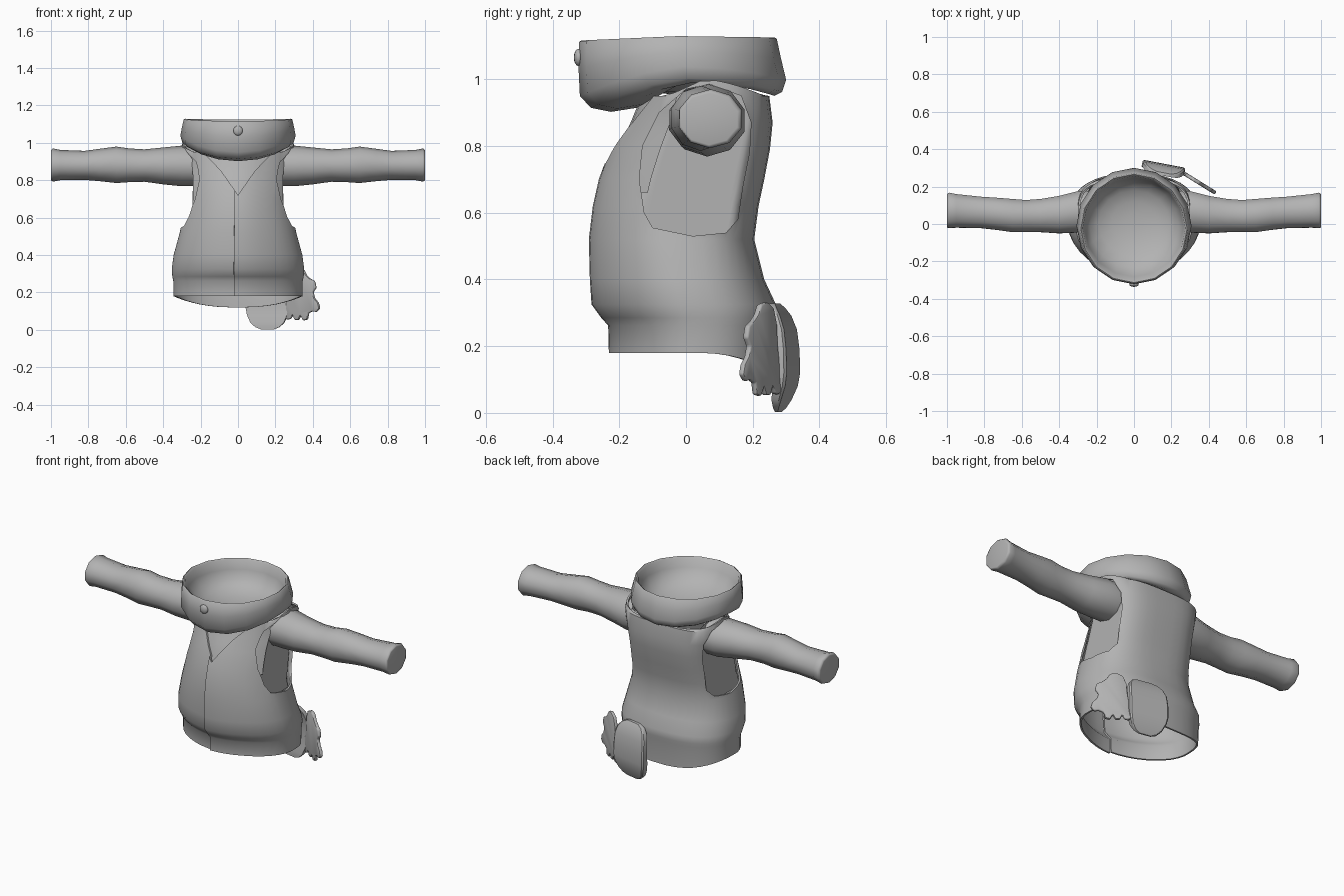
import bpy, bmesh, math
from math import sin, cos, pi

if "Cube" in bpy.data.objects:
    bpy.data.objects.remove(bpy.data.objects["Cube"])

GREY = bpy.data.materials.new("cloth_grey")
GREY.diffuse_color = (0.45, 0.45, 0.45, 1)
GREY.use_nodes = True
GREY.node_tree.nodes["Principled BSDF"].inputs["Base Color"].default_value = GREY.diffuse_color


def make(name, verts, faces, closed=False):
    me = bpy.data.meshes.new(name)
    me.from_pydata(verts, [], faces)
    if closed:
        bm = bmesh.new()
        bm.from_mesh(me)
        bmesh.ops.recalc_face_normals(bm, faces=bm.faces)
        bm.to_mesh(me)
        bm.free()
    me.materials.append(GREY)
    ob = bpy.data.objects.new(name, me)
    bpy.context.collection.objects.link(ob)
    return ob


def activate(ob):
    bpy.ops.object.select_all(action='DESELECT')
    ob.select_set(True)
    bpy.context.view_layer.objects.active = ob


def smooth(ob, deg=40):
    activate(ob)
    bpy.ops.object.shade_smooth_by_angle(angle=math.radians(deg))


def grid(name, rows, wrap=False, cap0=False, cap1=False, flip=False):
    """Skin a list of equal-length point rows."""
    n = len(rows[0])
    faces = []
    for r in range(len(rows) - 1):
        for c in range(n if wrap else n - 1):
            d = (c + 1) % n
            faces.append((r*n + c, r*n + d, (r+1)*n + d, (r+1)*n + c))
    if cap0:
        faces.append(tuple(reversed(range(n))))
    if cap1:
        faces.append(tuple(range((len(rows)-1)*n, len(rows)*n)))
    return make(name, [p for row in rows for p in row], faces, cap0 and cap1)


def prism(name, outline, place, a, b):
    """Extrude a 2D outline between depths a and b."""
    n = len(outline)
    verts = [place(u, v, a) for u, v in outline] + [place(u, v, b) for u, v in outline]
    faces = [tuple(range(n)), tuple(range(2*n - 1, n - 1, -1))]
    faces += [(i, (i+1) % n, n + (i+1) % n, n + i) for i in range(n)]
    return make(name, verts, faces, True)


def cut(ob, cutter):
    activate(ob)
    m = ob.modifiers.new("cut", 'BOOLEAN')
    m.operation, m.solver, m.object = 'DIFFERENCE', 'EXACT', cutter
    bpy.ops.object.modifier_apply(modifier=m.name)
    bpy.data.objects.remove(cutter)


# Torso sections: height, half width, front y, back y
BODY = [(0.18, .345, -.22, .26), (0.262, .347, -.222, .265), (0.285, .352, -.243, .27),
        (0.325, .355, -.272, .27), (0.40, .345, -.277, .235), (0.52, .312, -.28, .205),
        (0.62, .293, -.268, .218), (0.70, .285, -.25, .235), (0.79, .283, -.217, .252),
        (0.87, .289, -.178, .26), (0.95, .303, -.145, .25), (1.0, .300, -.13, .235)]


def spow(v, p):
    return math.copysign(abs(v)**p, v)


def body(t, z, off=0.0):
    """Point on the torso; t = 0 is the front, t = 90 degrees is +x."""
    k = 0
    while k < len(BODY) - 2 and z > BODY[k+1][0]:
        k += 1
    a, b = BODY[k], BODY[k+1]
    f = (z - a[0]) / (b[0] - a[0])
    hx, yf, yb = (a[i] + (b[i] - a[i]) * f for i in (1, 2, 3))
    up = min(1, max(0, (z - .4) / .25))     # boxier back, stronger higher up
    p = 1.08 if cos(t) > 0 else .8 - .17*up
    if z < 0.181:                           # hem hangs lower at the back
        z -= 0.06 * max(0, -cos(t))**2
    if z > 0.95:                            # neckline sits lower at front and back
        z -= (z - .95) * (1.6 * max(0, cos(t)) + 1.0 * max(0, -cos(t)))
    return ((hx + off)*spow(sin(t), p), (yf + yb)/2 - ((yb - yf)/2 + off)*spow(cos(t), p), z)


# Vest: open wrap whose one front edge overlaps the other
N = 40
rows = []
for s in BODY:
    rows.append([body(-0.075 + 2*pi*c/N, s[0], 0.012*max(0, 1 - c/4)) for c in range(N + 1)])
vest = grid("vest", rows)
activate(vest)
m = vest.modifiers.new("thickness", 'SOLIDIFY')
m.thickness, m.offset = 0.010, -1
bpy.ops.object.modifier_apply(modifier=m.name)

# Armholes and neck opening
HOLE = [(-.13, .8), (-.14, .7), (-.125, .6), (-.1, .555), (.02, .53), (.12, .54),
        (.155, .58), (.17, .68), (.19, .78), (.195, .87), (.165, .95), (.07, .985),
        (0, .97), (-.08, .9)]
for s in (1, -1):
    cut(vest, prism("armhole_cutter", HOLE, lambda u, v, d: (s*d, u, v), 0.15, 0.5))
NECK = [(0, .72), (.02, .75), (.09, .85), (.19, .955), (.19, 1.1),
        (-.19, 1.1), (-.19, .955), (-.09, .85), (-.02, .75)]
cut(vest, prism("neck_cutter", NECK, lambda u, v, d: (u, d, v), -0.5, -0.05))
smooth(vest, 50)

# Shirt panel behind the neck opening
zs = [0.66 + 0.03*i for i in range(11)]
smooth(grid("shirt_front", [[body(-1.1 + 2.2*c/10, z, -0.012) for c in range(11)] for z in zs]))

# Flat shirt sides seen through the armholes
for s, side in ((1, "right"), (-1, "left")):
    rows = []
    for i in range(15):
        row = []
        for c in range(25):
            x, y, z = body(s*pi/2 + (c/24 - .5)*2.1 + s*0.12, 0.48 + 0.505*i/14, -0.018)
            row.append((s*min(abs(x), .228), y, z))
        rows.append(row)
    smooth(grid(side + "_shirt_side", rows), 60)

# Sleeves: x, centre y, y radius, z bottom, z top
SLEEVE = [(.21, .065, .115, .77, .982), (.30, .065, .116, .768, .985), (.40, .05, .105, .778, .975),
          (.50, .045, .093, .792, .965), (.58, .042, .09, .79, .97), (.65, .045, .093, .785, .98),
          (.74, .055, .09, .795, .968), (.82, .062, .088, .802, .957), (.95, .07, .094, .80, .962),
          (.988, .073, .099, .793, .97), (.998, .071, .095, .797, .964), (1.0, .07, .088, .803, .958)]
for s, side in ((1, "right"), (-1, "left")):
    rows = [[(s*x, cy + r*cos(2*pi*c/10 + .3), (a + b)/2 + (b - a)/2*sin(2*pi*c/10 + .3))
             for c in range(10)] for x, cy, r, a, b in SLEEVE]
    smooth(grid(side + "_sleeve", rows, True, True, True), 75)


# Collar: rings from the underside, around the rim and into the bowl
def low(t):
    return 0.99 - 0.088*max(0, cos(t))**1.5 - 0.04*max(0, -cos(t))**2


def ring(hx, yf, yb, zf):
    ts = [2*pi*c/16 for c in range(16)]
    return [(hx*sin(t), (yf + yb)/2 - (yb - yf)/2*cos(t), zf(t)) for t in ts]


def rim(t):
    return 1.125 - 0.013*max(0, cos(t)) - 0.004*max(0, -cos(t))


smooth(grid("collar", [
    ring(.25, -.13, .225, lambda t: low(t) + .015),
    ring(.275, -.225, .265, low),
    ring(.298, -.285, .288, lambda t: low(t) + .012),
    ring(.308, -.318, .300, lambda t: low(t) + .048),
    ring(.300, -.322, .285, lambda t: (low(t) + rim(t) + .05)/2),
    ring(.290, -.320, .272, rim),
    ring(.284, -.313, .266, lambda t: rim(t) + .004),
    ring(.274, -.302, .257, lambda t: rim(t) - .004),
    ring(.264, -.282, .246, lambda t: 1.065),
    ring(.238, -.235, .222, lambda t: 1.015),
    ring(.19, -.17, .18, lambda t: .982),
    ring(.12, -.10, .12, lambda t: .962),
    ring(.05, -.035, .055, lambda t: .953)], True, False, True), 60)

# Collar button
bpy.ops.mesh.primitive_uv_sphere_add(segments=14, ring_count=8, radius=1, location=(0, -.322, 1.065))
button = bpy.context.object
button.name = "collar_button"
button.scale = (.026, .014, .026)
button.data.materials.append(GREY)
smooth(button, 60)

# Back pouch: rounded bent slab, rows of height, half width, centre y, half thickness
POUCH = [(.003, .035, .277, .004), (.015, .065, .281, .008), (.04, .09, .287, .014),
         (.08, .107, .298, .018), (.12, .114, .304, .018), (.19, .114, .304, .016),
         (.25, .11, .298, .015), (.29, .098, .285, .014), (.315, .075, .272, .012),
         (.328, .042, .266, .008)]
rows = []
for z, w, y, h in POUCH:
    pts = [(-w, -h), (w, -h), (w, .6*h), (w*.93, h), (-w*.93, h), (-w, .6*h)]
    rows.append([(.158 + u + .19*d, y - .19*u + d, z) for u, d in pts])
smooth(grid("back_pouch", rows, True, True, True), 30)

# Hanging lobed glove, drawn in x and z on a slanted plane
GLOVE = [(.25, .075), (.262, .055), (.282, .058), (.295, .08), (.305, .053), (.325, .053),
         (.337, .078), (.35, .05), (.372, .055), (.378, .09), (.40, .10), (.42, .095),
         (.438, .115), (.43, .145), (.41, .17), (.402, .20), (.418, .225), (.41, .26),
         (.385, .275), (.365, .295), (.35, .325), (.32, .332), (.29, .315), (.275, .27),
         (.27, .20), (.26, .14)]
glove = prism("hanging_glove", GLOVE,
              lambda u, v, d: (u + .54*d, .275 - .62*(u - .26) + .84*d, v), -.010, .010)
activate(glove)
m = glove.modifiers.new("soft_edge", 'BEVEL')
m.width, m.segments = 0.006, 2
bpy.ops.object.modifier_apply(modifier=m.name)
smooth(glove, 40)
